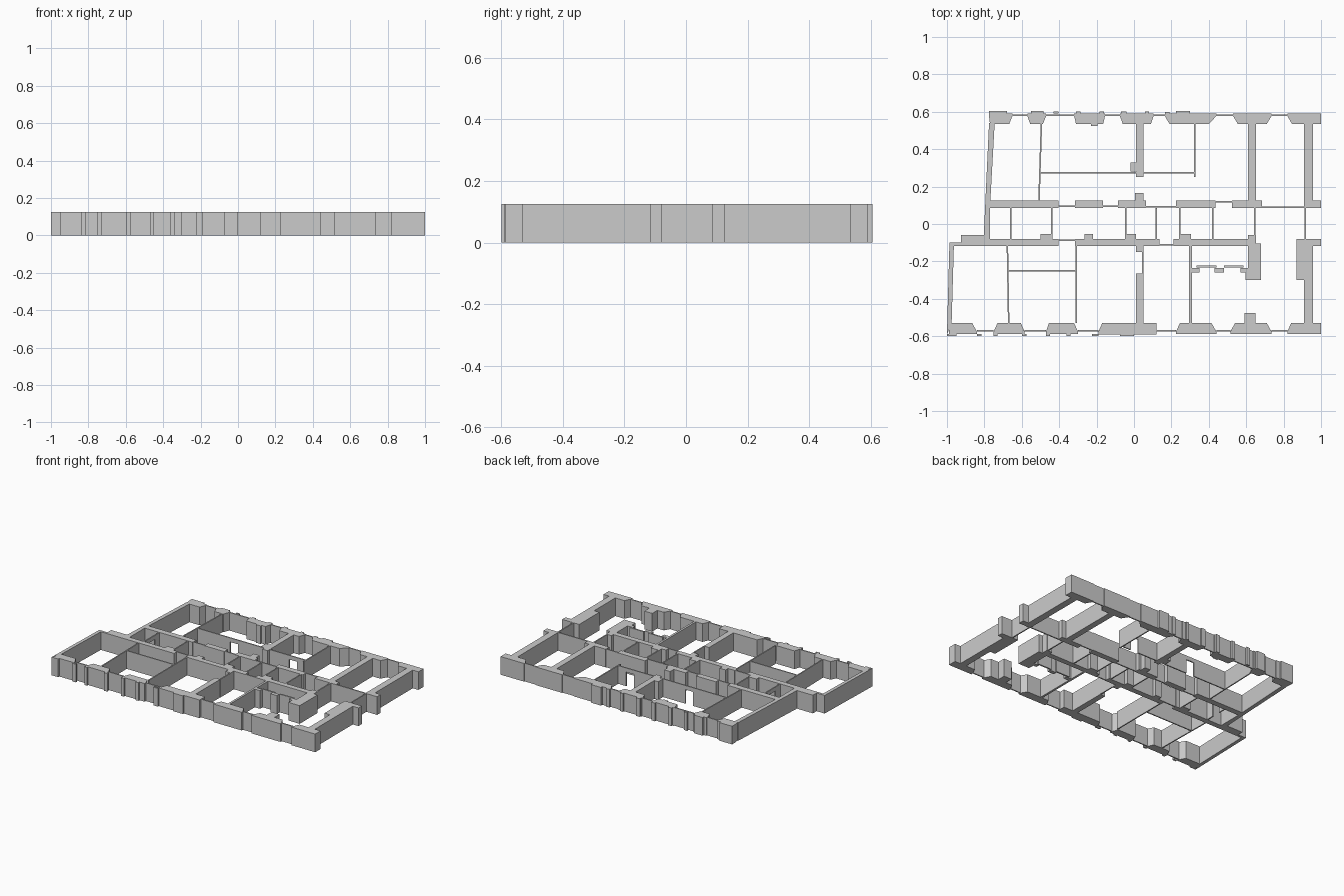
import bpy, bmesh
from mathutils import Vector

H = 0.125      # wall height
DOOR = 0.097   # underside of door lintels
T = 0.008      # thin partition thickness


def prism(bm, pts, z0=0.0, z1=H):
    """Extrude one flat outline between two heights."""
    face = bm.faces.new([bm.verts.new((x, y, z0)) for x, y in pts])
    new = bmesh.ops.extrude_face_region(bm, geom=[face])["geom"]
    bmesh.ops.translate(bm, vec=(0, 0, z1 - z0),
                        verts=[g for g in new if isinstance(g, bmesh.types.BMVert)])


def box(bm, x0, x1, y0, y1, z0=0.0, z1=H):
    prism(bm, [(x0, y0), (x1, y0), (x1, y1), (x0, y1)], z0, z1)


def strip(bm, a, b, z0=0.0, t=T):
    """Thin wall between two plan points."""
    a, b = Vector(a), Vector(b)
    d = (b - a).normalized() * t / 2
    n = Vector((-d.y, d.x))
    prism(bm, [a - n, b - n, b + n, a + n], z0)


def finish(bm, name):
    bmesh.ops.recalc_face_normals(bm, faces=bm.faces[:])
    me = bpy.data.meshes.new(name)
    bm.to_mesh(me)
    bm.free()
    bpy.context.collection.objects.link(bpy.data.objects.new(name, me))


def boxes(name, rows):
    bm = bmesh.new()
    for r in rows:
        box(bm, *r)
    finish(bm, name)


def facade(name, piers, pane_y, inner_y, s):
    """Splayed piers (outer x0,x1, inner x0,x1, outer y) joined by thin window infill."""
    bm = bmesh.new()
    for a, b, c, d, oy in piers:
        prism(bm, [(a, oy), (b, oy), (b, pane_y), (d, inner_y), (c, inner_y), (a, pane_y)])
    for p, q in zip(piers, piers[1:]):
        y0, y1 = sorted((pane_y, pane_y + s * T))
        box(bm, p[1], q[0], y0, y1)
    finish(bm, name)


# Back facade
facade("back_facade", [
    (-0.775, -0.65, -0.77, -0.667, 0.592),
    (-0.57, -0.47, -0.555, -0.487, 0.592),
    (-0.32, -0.155, -0.31, -0.165, 0.59),
    (-0.075, 0.105, -0.06, 0.09, 0.59),
    (0.165, 0.44, 0.19, 0.40, 0.59),
    (0.53, 0.735, 0.555, 0.71, 0.59),
    (0.82, 1.0, 0.845, 1.0, 0.59)], 0.577, 0.535, 1)
boxes("back_pilasters", [(a, b, 0.59, y) for a, b, y in [
    (-0.775, -0.68, 0.605), (-0.55, -0.485, 0.605), (-0.43, -0.405, 0.602),
    (-0.31, -0.285, 0.602), (-0.185, -0.16, 0.602), (-0.07, -0.04, 0.602),
    (0.06, 0.08, 0.602), (0.165, 0.19, 0.598), (0.225, 0.30, 0.605)]]
    + [(-0.23, -0.195, 0.525, 0.535)])

# Front facade
facade("front_facade", [
    (-0.99, -0.84, -0.985, -0.865, -0.588),
    (-0.75, -0.585, -0.73, -0.605, -0.588),
    (-0.47, -0.30, -0.455, -0.32, -0.588),
    (-0.19, 0.12, -0.17, 0.12, -0.59),
    (0.225, 0.44, 0.245, 0.415, -0.588),
    (0.515, 0.735, 0.54, 0.71, -0.588),
    (0.82, 1.0, 0.84, 1.0, -0.588)], -0.575, -0.53, 1)
boxes("front_pilasters", [(a, b, -0.6, -0.588) for a, b in [
    (-1.0, -0.95), (-0.84, -0.815), (-0.75, -0.73), (-0.60, -0.575),
    (-0.47, -0.45), (-0.36, -0.34), (-0.225, -0.19), (-0.075, 0.0)]]
    + [(0.59, 0.65, -0.53, -0.475)])

# Slanted left end walls
bm = bmesh.new()
prism(bm, [(-0.803, -0.06), (-0.77, -0.06), (-0.77, 0.09), (-0.745, 0.54), (-0.775, 0.54)])
prism(bm, [(-1.0, -0.59), (-0.975, -0.53), (-0.963, -0.115), (-0.987, -0.115)])
finish(bm, "left_end_walls")

# Right end wall
boxes("right_end_wall", [
    (0.91, 0.957, -0.53, -0.30), (0.87, 0.957, -0.30, -0.105),
    (0.87, 1.0, -0.117, -0.08), (0.91, 1.0, 0.085, 0.125),
    (0.91, 0.957, 0.125, 0.535)])

# Corridor walls with thin door infills
boxes("corridor_back_wall", [
    (-0.77, -0.405, 0.085, 0.125), (-0.405, -0.315, 0.09, 0.098),
    (-0.315, -0.165, 0.085, 0.125), (-0.165, -0.085, 0.09, 0.098),
    (-0.085, 0.065, 0.085, 0.125), (0.005, 0.05, 0.125, 0.165),
    (0.065, 0.225, 0.088, 0.096), (0.225, 0.435, 0.085, 0.125),
    (0.435, 0.525, 0.114, 0.122), (0.525, 0.685, 0.085, 0.125),
    (0.685, 0.91, 0.085, 0.093)])
boxes("corridor_front_wall", [
    (-1.0 + 0.013, -0.80, -0.117, -0.10), (-0.925, -0.77, -0.10, -0.06),
    (-0.80, -0.405, -0.117, -0.08), (-0.405, -0.315, -0.09, -0.082),
    (-0.315, 0.055, -0.117, -0.08), (0.055, 0.135, -0.117, -0.08),
    (0.135, 0.21, -0.115, -0.107), (0.21, 0.61, -0.117, -0.08)]
    + [(a, b, -0.08, -0.053) for a, b in
       [(-0.50, -0.44), (-0.265, -0.22), (-0.045, 0.01), (0.245, 0.305)]])

# Thick cross walls
boxes("cross_walls", [
    (0.01, 0.05, 0.25, 0.54), (-0.02, 0.01, 0.28, 0.33),
    (0.01, 0.05, -0.53, -0.265), (0.01, 0.05, -0.15, -0.117),
    (0.61, 0.652, 0.125, 0.54), (0.61, 0.652, -0.105, -0.06),
    (0.61, 0.68, -0.30, -0.105), (0.595, 0.61, -0.30, -0.235),
    (0.295, 0.31, -0.575, -0.117)])

# Niche screen
boxes("niche_screen", [
    (0.31, 0.35, -0.26, -0.235), (0.335, 0.44, -0.232, -0.222),
    (0.43, 0.48, -0.26, -0.235), (0.48, 0.585, -0.232, -0.222),
    (0.57, 0.595, -0.26, -0.235)])

# Thin partitions
bm = bmesh.new()
for a, b in [((-0.495, 0.54), (-0.508, 0.125)), ((0.325, 0.25), (0.325, 0.54)),
             ((-0.677, -0.117), (-0.67, -0.53)), ((-0.31, -0.117), (-0.31, -0.53)),
             ((-0.67, -0.25), (-0.31, -0.25)), ((0.048, -0.265), (0.048, -0.15))]:
    strip(bm, a, b)
for x in (-0.44, -0.045, 0.12, 0.245, 0.42, 0.645, 0.915):
    strip(bm, (x, -0.08), (x, 0.085))
finish(bm, "thin_partitions")

# Partitions with a doorway under a lintel
bm = bmesh.new()
for a, d0, d1, b in [((-0.5, 0.275), (-0.25, 0.275), (-0.19, 0.275), (0.01, 0.275)),
                     ((0.05, 0.275), (0.20, 0.275), (0.26, 0.275), (0.325, 0.275)),
                     ((-0.66, -0.08), (-0.66, -0.025), (-0.66, 0.035), (-0.66, 0.085))]:
    strip(bm, a, d0)
    strip(bm, d1, b)
    strip(bm, d0, d1, DOOR)
finish(bm, "doorway_partitions")
